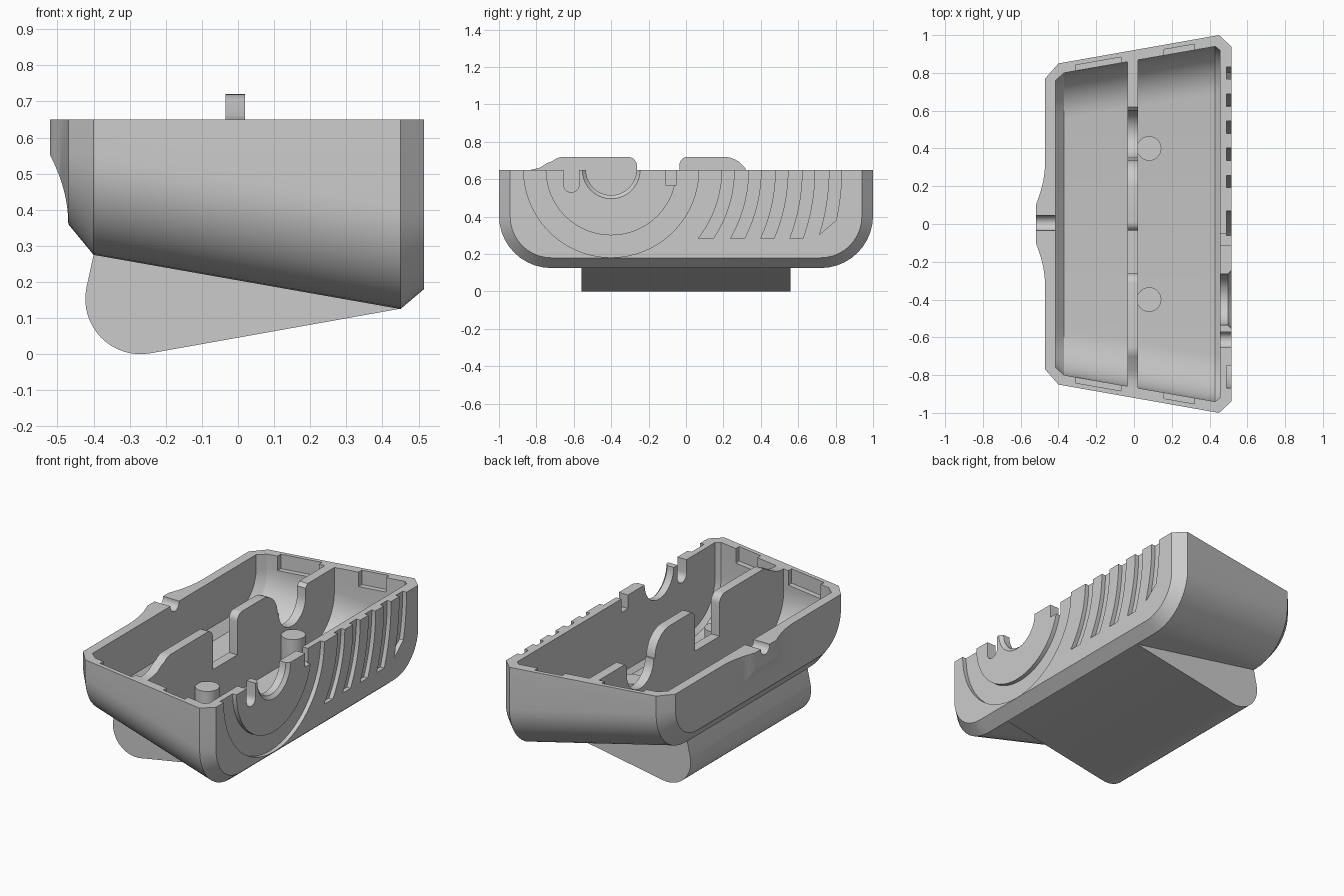
import bpy
import bmesh
from math import sin, cos, radians, sqrt

if "Cube" in bpy.data.objects:
    bpy.data.objects.remove(bpy.data.objects["Cube"], do_unlink=True)

grey = bpy.data.materials.new("light_grey")
grey.use_nodes = True
grey.diffuse_color = (0.6, 0.6, 0.6, 1)
grey.node_tree.nodes["Principled BSDF"].inputs["Base Color"].default_value = (0.6, 0.6, 0.6, 1)

RIM = 0.65           # height of the tray rim
HY = -0.4            # y of the round opening in the right wall


def loft(name, rings):
    """Closed solid through rings of 3D points."""
    bm = bmesh.new()
    rows = [[bm.verts.new(p) for p in ring] for ring in rings]
    n = len(rows[0])
    for a, b in zip(rows, rows[1:]):
        for i in range(n):
            j = (i + 1) % n
            bm.faces.new((a[i], a[j], b[j], b[i]))
    bm.faces.new(rows[0])
    bm.faces.new(rows[-1])
    bmesh.ops.recalc_face_normals(bm, faces=bm.faces)
    mesh = bpy.data.meshes.new(name)
    bm.to_mesh(mesh)
    bm.free()
    mesh.materials.append(grey)
    obj = bpy.data.objects.new(name, mesh)
    bpy.context.collection.objects.link(obj)
    return obj


def prism(name, axis, pts, a, b, pts_b=None):
    """Extrude a 2D outline along an axis, optionally to a second outline."""
    def place(p, d):
        return {"x": (d, p[0], p[1]), "y": (p[0], d, p[1]), "z": (p[0], p[1], d)}[axis]
    return loft(name, [[place(p, a) for p in pts], [place(p, b) for p in pts_b or pts]])


def arc(cu, cv, r, a0, a1, n=10):
    return [(cu + r * cos(radians(a0 + (a1 - a0) * i / n)),
             cv + r * sin(radians(a0 + (a1 - a0) * i / n))) for i in range(n + 1)]


def tub(half, bottom, r, top):
    """U-shaped outline with rounded lower corners."""
    return ([(-half, top)] + arc(r - half, bottom + r, r, 180, 270)
            + arc(half - r, bottom + r, r, 270, 360) + [(half, top)])


def tub_loft(name, sections, top):
    return loft(name, [[(x, y, z) for y, z in tub(h, b, r, top)] for x, h, b, r in sections])


def combine(target, tool, operation="DIFFERENCE"):
    mod = target.modifiers.new("cut", "BOOLEAN")
    mod.operation = operation
    mod.solver = "EXACT"
    mod.object = tool
    bpy.context.view_layer.objects.active = target
    bpy.ops.object.modifier_apply(modifier=mod.name)
    bpy.data.objects.remove(tool, do_unlink=True)


# Tray body, widening and deepening towards the right wall
tray = tub_loft("tray_shell", [(-0.47, 0.77, 0.36, 0.2), (-0.4, 0.85, 0.275, 0.27),
                               (0.45, 1.0, 0.125, 0.28), (0.515, 0.94, 0.18, 0.22)], RIM)

# Swelling on the left wall, tapering sideways and downwards
swell = [i / 8 for i in range(9)]
side = [(-0.47 - 0.05 * t * t, 0.34 - 0.24 * t) for t in swell]
plan = [(-0.44, 0.34)] + side + [(x, -y) for x, y in reversed(side)] + [(-0.44, -0.34)]
boss = prism("boss", "z", plan, 0.3, RIM)
drop = [(-0.47 - 0.05 * t * t, 0.36 + 0.19 * t) for t in swell]
limit = prism("boss_limit", "y", [(-0.42, 0.36)] + drop + [(-0.52, 0.8), (-0.42, 0.8)], -0.5, 0.5)
combine(boss, limit, "INTERSECT")
combine(tray, boss, "UNION")

# Hollow interior
combine(tray, tub_loft("cavity", [(-0.415, 0.76, 0.38, 0.18), (-0.37, 0.8, 0.33, 0.24),
                                  (0.43, 0.94, 0.19, 0.25), (0.455, 0.92, 0.215, 0.23)], 0.9))

# Round opening with a flared outer edge
combine(tray, prism("opening", "x", arc(HY, RIM, 0.135, 0, 351, 39), 0.44, 0.6))
combine(tray, prism("flare", "x", arc(HY, RIM, 0.135, 0, 351, 39), 0.497, 0.52,
                    arc(HY, RIM, 0.16, 0, 351, 39)))

# Circular groove around the opening
combine(tray, prism("ring_groove", "x", arc(HY, RIM, 0.468, 176, 364, 36)
                    + arc(HY, RIM, 0.35, 364, 176, 36), 0.49, 0.6))


# Curved grip grooves concentric with the opening
def rise(r, low, n=10):
    zs = [low + (RIM + 0.05 - low) * i / n for i in range(n + 1)]
    return [(HY + sqrt(r * r - (RIM - z) ** 2), z) for z in zs]


for k in range(5):
    r = 0.593 + 0.1435 * k
    last = k == 4
    outline = rise(r, 0.305 if last else 0.283) + rise(r + 0.065, 0.38 if last else 0.283)[::-1]
    combine(tray, prism("grip_groove", "x", outline, 0.49, 0.6))

# Slots through the right wall and cable notch through the left wall
combine(tray, prism("round_slot", "x", [(-0.655, 0.8)] + arc(-0.613, 0.572, 0.042, 180, 360)
                    + [(-0.571, 0.8)], 0.44, 0.6))
combine(tray, prism("square_slot", "x", [(-0.11, 0.8), (-0.11, 0.57), (-0.05, 0.57), (-0.05, 0.8)],
                    0.44, 0.6))
combine(tray, prism("cable_notch", "x", [(-0.035, 0.8)] + arc(0.005, 0.645, 0.04, 180, 360)
                    + [(0.045, 0.8)], -0.6, -0.39))


# Latch pockets inside both end walls
def wall(x, inset):
    return 0.85 + 0.1765 * (x + 0.4) - inset


for s in (-1, 1):
    for x0, x1 in ((-0.31, -0.07), (0.16, 0.32)):
        quad = [(x, s * wall(x, d)) for x, d in ((x0, 0.025), (x1, 0.025), (x1, 0.1), (x0, 0.1))]
        combine(tray, prism("pocket", "z", quad, 0.565, 0.8))

# Divider with two raised tabs, a square gap and a round saddle
top = ([(-0.885, RIM), (-0.83, RIM), (-0.78, 0.662), (-0.745, 0.685)]
       + arc(-0.65, 0.62, 0.1, 130, 90, 5) + arc(-0.312, 0.67, 0.05, 90, 0, 6)
       + [(-0.262, 0.48), (-0.035, 0.48)] + arc(0.01, 0.675, 0.045, 180, 90, 6)
       + arc(0.2, 0.58, 0.14, 90, 0) + arc(0.475, 0.58, 0.125, 180, 360, 16)
       + [(0.6, 0.63), (0.62, RIM), (0.885, RIM)])
base = tub(0.885, 0.235, 0.25, RIM)[1:-1]
divider = prism("divider", "x", top + base[::-1], -0.035, 0.02)

# Screw posts beside the divider
posts = [prism("screw_post", "z", arc(0.08, y, 0.065, 0, 345, 23), 0.21, 0.45) for y in (-0.4, 0.4)]

# Wedge foot with a rounded heel
foot = prism("wedge_foot", "y", [(0.45, 0.126), (0.3, 0.17), (-0.37, 0.29), (-0.4, 0.275)]
             + arc(-0.27, 0.153, 0.153, 168, 280, 16), -0.56, 0.56)

for obj in [tray, divider, foot] + posts:
    bpy.ops.object.select_all(action="DESELECT")
    obj.select_set(True)
    bpy.context.view_layer.objects.active = obj
    bpy.ops.object.shade_smooth_by_angle(angle=radians(25))
